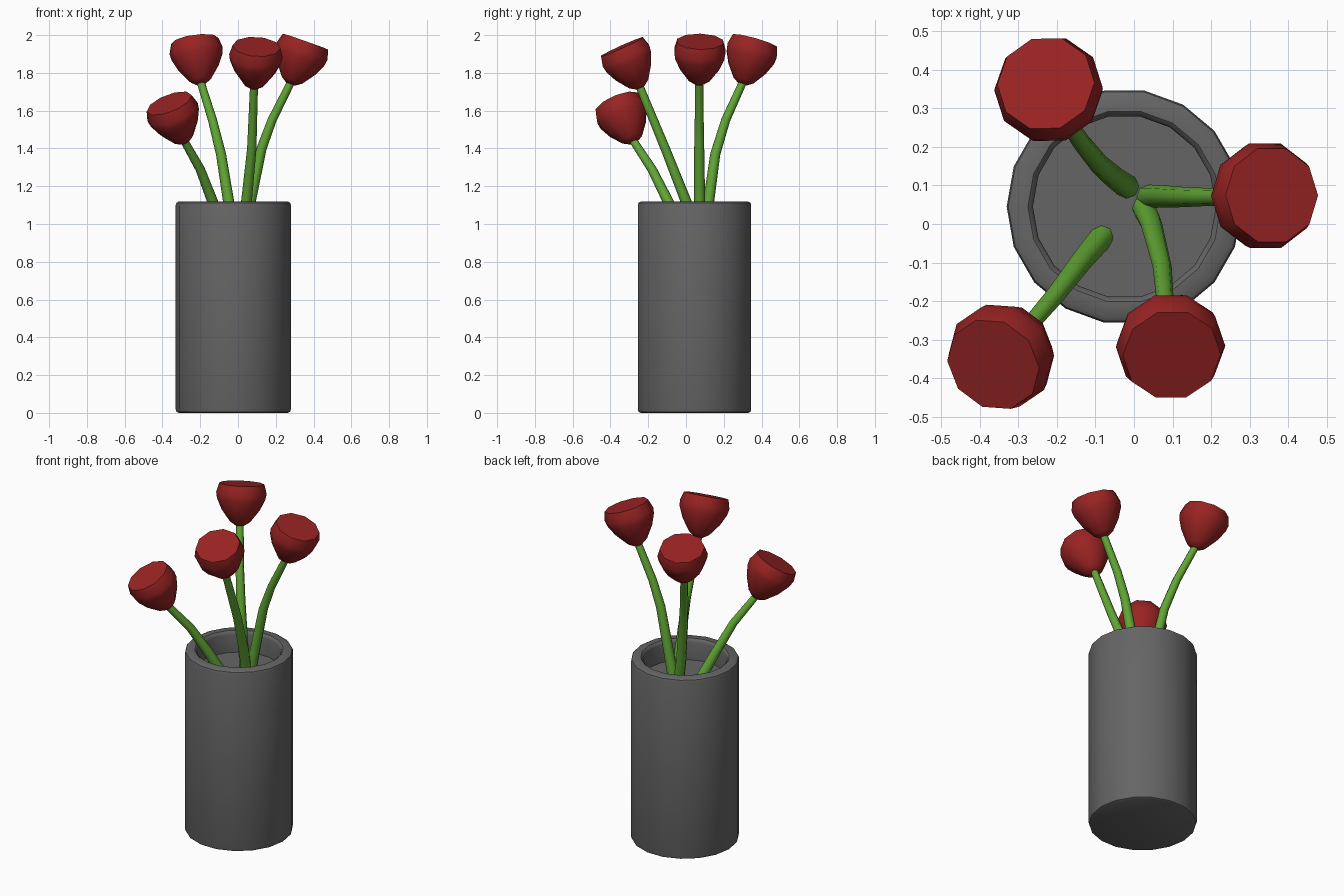
import bpy, bmesh, math
from mathutils import Vector

cube = bpy.data.objects.get("Cube")
if cube:
    bpy.data.objects.remove(cube, do_unlink=True)

UP = Vector((0, 0, 1))


def material(name, rgb):
    mat = bpy.data.materials.new(name)
    mat.use_nodes = True
    mat.diffuse_color = (*rgb, 1)
    bsdf = mat.node_tree.nodes["Principled BSDF"]
    bsdf.inputs["Base Color"].default_value = (*rgb, 1)
    bsdf.inputs["Roughness"].default_value = 0.8
    return mat


grey = material("vase grey", (0.13, 0.13, 0.13))
green = material("stem green", (0.12, 0.38, 0.035))
red = material("petal red", (0.32, 0.017, 0.017))


def ring_solid(name, rings, sides, mat, smooth_angle):
    """Skin a list of (centre, axis, radius) rings and cap both ends."""
    bm = bmesh.new()
    loops = []
    for centre, axis, radius in rings:
        turn = UP.rotation_difference(axis)
        loop = []
        for i in range(sides):
            a = math.tau * i / sides
            offset = Vector((math.cos(a), math.sin(a), 0)) * radius
            loop.append(bm.verts.new(centre + turn @ offset))
        loops.append(loop)
    for low, high in zip(loops, loops[1:]):
        for i in range(sides):
            j = (i + 1) % sides
            bm.faces.new((low[i], low[j], high[j], high[i]))
    bm.faces.new(loops[0][::-1])
    bm.faces.new(loops[-1])
    mesh = bpy.data.meshes.new(name)
    bm.to_mesh(mesh)
    bm.free()
    mesh.materials.append(mat)
    obj = bpy.data.objects.new(name, mesh)
    bpy.context.collection.objects.link(obj)
    bpy.ops.object.select_all(action='DESELECT')
    obj.select_set(True)
    bpy.context.view_layer.objects.active = obj
    bpy.ops.object.shade_smooth_by_angle(angle=math.radians(smooth_angle))
    return obj


def lathe(name, base, axis, profile, sides, mat, smooth_angle):
    """Revolve (radius, height) points about an axis through base."""
    axis = Vector(axis).normalized()
    rings = [(Vector(base) + axis * h, axis, r) for r, h in profile]
    return ring_solid(name, rings, sides, mat, smooth_angle)


def stem(name, points, bottom_radius, top_radius):
    pts = [Vector(p) for p in points]
    last = len(pts) - 1
    rings = []
    for i, p in enumerate(pts):
        tangent = (pts[min(i + 1, last)] - pts[max(i - 1, 0)]).normalized()
        rings.append((p, tangent, bottom_radius + (top_radius - bottom_radius) * i / last))
    return ring_solid(name, rings, 8, green, 50)


# Vase: rounded outer edges, thick rim, shallow recessed floor
vase_profile = [(0.288, 0), (0.301, 0.006), (0.305, 0.02), (0.305, 1.1),
                (0.301, 1.112), (0.288, 1.12), (0.25, 1.12),
                (0.241, 1.112), (0.237, 1.1), (0.237, 0.99)]
lathe("vase", (-0.025, 0.045, 0), UP, vase_profile, 18, grey, 35)

# Flowers: stem path from the vase floor, then the direction the bloom faces
flowers = {
    "left_front": ([(-0.08, -0.03, 0.97), (-0.135, -0.095, 1.12),
                    (-0.2, -0.18, 1.29), (-0.29, -0.285, 1.45)], (-0.34, -0.36, 0.86)),
    "left_back": ([(-0.015, 0.095, 0.97), (-0.05, 0.12, 1.12), (-0.09, 0.155, 1.37),
                   (-0.135, 0.21, 1.55), (-0.2, 0.305, 1.76)], (-0.13, 0.27, 0.95)),
    "right": ([(0.035, 0.07, 0.97), (0.065, 0.072, 1.12), (0.125, 0.07, 1.4),
               (0.18, 0.07, 1.55), (0.285, 0.07, 1.76)], (0.33, 0.02, 0.94)),
    "front": ([(0.025, 0.045, 0.97), (0.045, 0, 1.12), (0.073, -0.11, 1.4),
               (0.085, -0.25, 1.74)], (0.06, -0.41, 0.91)),
}
bloom_profile = [(0.025, 0), (0.058, 0.022), (0.108, 0.09),
                 (0.136, 0.15), (0.142, 0.185), (0.127, 0.238)]

for side, (path, facing) in flowers.items():
    stem(side + "_stem", path, 0.032, 0.021)
    base = Vector(path[-1]) - Vector(facing).normalized() * 0.02
    lathe(side + "_bloom", base, facing, bloom_profile, 10, red, 45)
